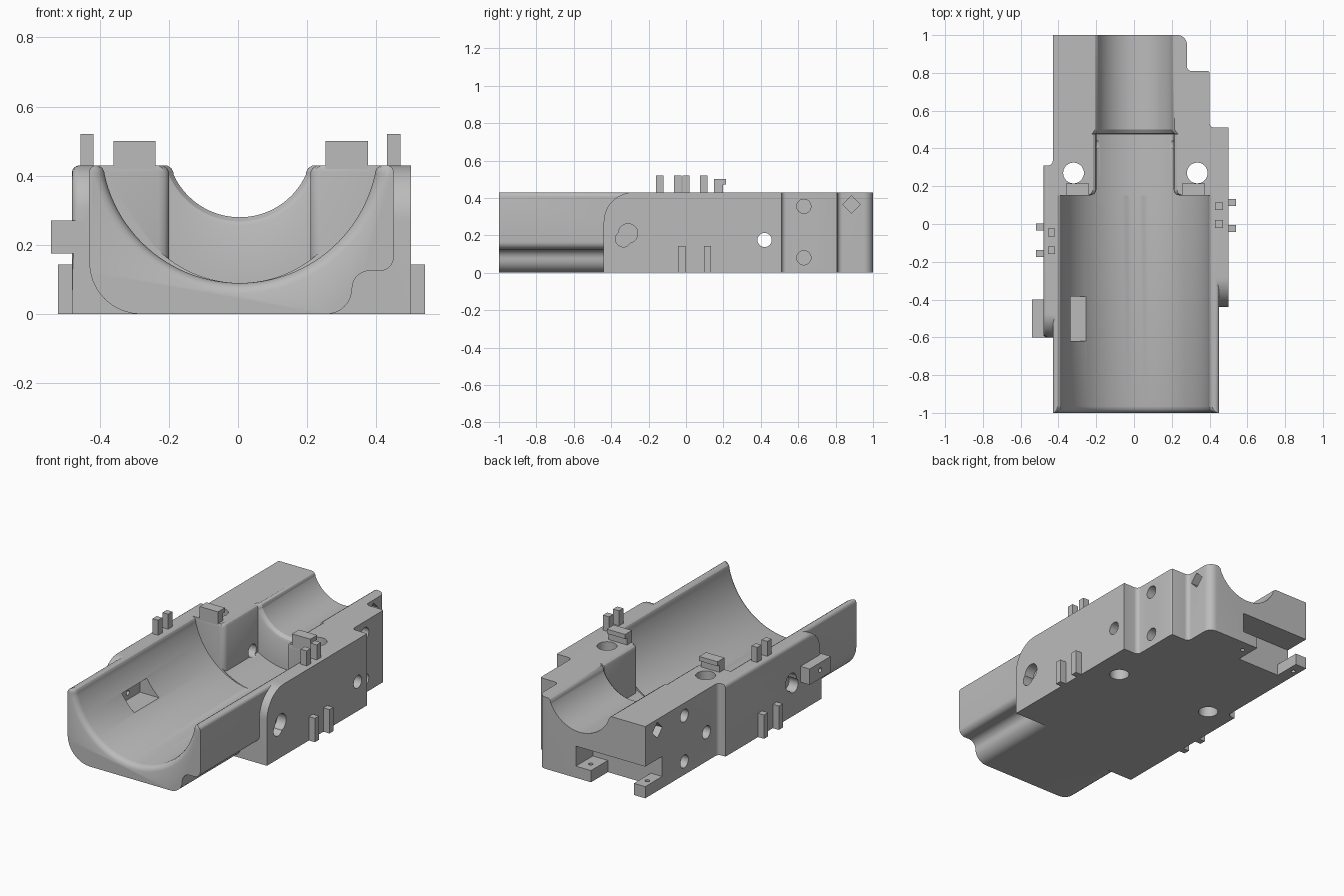
import bpy, bmesh
from math import sin, cos, asin, sqrt, radians, pi
from mathutils import Matrix, Vector

if "Cube" in bpy.data.objects:
    bpy.data.objects.remove(bpy.data.objects["Cube"])

grey = bpy.data.materials.new("plain grey")
grey.use_nodes = True
grey.diffuse_color = (0.5, 0.5, 0.5, 1)
grey.node_tree.nodes["Principled BSDF"].inputs["Base Color"].default_value = (0.5, 0.5, 0.5, 1)

TOP = 0.43     # top face height
AXIS_X = 0.005  # trough centre line
AXIS_Z = 0.49


def finish(bm, name):
    bmesh.ops.recalc_face_normals(bm, faces=bm.faces)
    mesh = bpy.data.meshes.new(name)
    bm.to_mesh(mesh)
    bm.free()
    mesh.materials.append(grey)
    ob = bpy.data.objects.new(name, mesh)
    bpy.context.collection.objects.link(ob)
    return ob


def arc(cx, cy, r, a0, a1, n=8):
    steps = [radians(a0 + (a1 - a0) * i / n) for i in range(n + 1)]
    return [(cx + r * cos(a), cy + r * sin(a)) for a in steps]


def prism(name, pts, axis, lo, hi, bevel_rule=None, width=0.0):
    place = {"X": lambda a, b, h: (h, a, b),
             "Y": lambda a, b, h: (a, h, b),
             "Z": lambda a, b, h: (a, b, h)}[axis]
    bm = bmesh.new()
    face = bm.faces.new([bm.verts.new(place(a, b, lo)) for a, b in pts])
    new = bmesh.ops.extrude_face_region(bm, geom=[face])["geom"]
    move = Vector(place(0, 0, hi - lo))
    bmesh.ops.translate(bm, vec=move, verts=[g for g in new if isinstance(g, bmesh.types.BMVert)])
    if bevel_rule:
        edges = [e for e in bm.edges if all(bevel_rule(v.co) for v in e.verts)]
        bmesh.ops.bevel(bm, geom=edges, offset=width, segments=4, profile=0.5, affect="EDGES")
    return finish(bm, name)


def box(name, x, y, z):
    return prism(name, [(x[0], y[0]), (x[1], y[0]), (x[1], y[1]), (x[0], y[1])], "Z", *z)


def rod(name, centre, r, depth, axis, sides=32):
    bm = bmesh.new()
    bmesh.ops.create_cone(bm, cap_ends=True, segments=sides, radius1=r, radius2=r, depth=depth)
    turn = Matrix.Rotation(pi / 2, 4, "Y") if axis == "X" else Matrix()
    bmesh.ops.transform(bm, matrix=Matrix.Translation(centre) @ turn, verts=bm.verts)
    return finish(bm, name)


def combine(target, tool, operation="DIFFERENCE"):
    mod = target.modifiers.new("combine", "BOOLEAN")
    mod.operation, mod.solver, mod.object = operation, "EXACT", tool
    bpy.context.view_layer.objects.active = target
    bpy.ops.object.modifier_apply(modifier=mod.name)
    bpy.data.objects.remove(tool)


def trough_section(r, w, n=48):
    """Round floor, upright walls and a rounded lip."""
    w = min(w, sqrt(r * r - 0.085 ** 2))
    a = asin(w / r)
    floor = [(r * sin(t), AXIS_Z - r * cos(t)) for t in (a * (2 * i / n - 1) for i in range(n + 1))]
    lip = [(w, 0.41), (w + 0.006, 0.422), (w + 0.02, TOP + 0.001), (w + 0.02, 0.6)]
    return floor + lip + [(-x, z) for x, z in reversed(lip)]


def loft_trough(name, stations):
    bm = bmesh.new()
    rings = [[bm.verts.new((x + AXIS_X, y, z)) for x, z in trough_section(r, w)]
             for y, r, w in stations]
    for a, b in zip(rings, rings[1:]):
        for i in range(len(a)):
            j = (i + 1) % len(a)
            bm.faces.new((a[i], a[j], b[j], b[i]))
    bm.faces.new(rings[0])
    bm.faces.new(rings[-1])
    bmesh.ops.triangulate(bm, faces=bm.faces)
    return finish(bm, name)


# Long cradle with rounded underside and stepped right flank
cradle = (arc(-0.28, 0.15, 0.15, 180, 270) + arc(0.255, 0.075, 0.075, -90, 0)
          + arc(0.38, 0.075, 0.05, 180, 90) + arc(0.41, 0.165, 0.04, -90, 0)
          + arc(0.43, 0.41, 0.02, 0, 90, 4) + arc(-0.41, 0.41, 0.02, 90, 180, 4))
body = prism("cradle_body", cradle, "Y", -1, 0.3)

# Wide side blocks with a rounded front shoulder
right = [(-0.44, 0), (0.51, 0), (0.51, TOP)] + arc(-0.28, TOP - 0.16, 0.16, 90, 180, 12)
left = [(-0.6, 0), (0.31, 0), (0.31, TOP)] + arc(-0.47, TOP - 0.13, 0.13, 90, 180, 12)
combine(body, prism("block_a", right, "X", 0, 0.5), "UNION")
combine(body, prism("block_b", left, "X", -0.48, 0.01,
                    lambda c: c.x < -0.47 and c.z > 0.29, 0.022), "UNION")

# Stepped rear block
rear = ([(-0.455, 0.2), (0.425, 0.2)] + arc(0.425, 0.535, 0.025, 270, 180, 5)
        + arc(0.39, 0.8, 0.01, 0, 90, 3) + arc(0.305, 0.835, 0.025, 270, 180, 5)
        + arc(0.23, 0.95, 0.05, 0, 90) + [(-0.43, 1)] + arc(-0.455, 0.335, 0.025, 0, -90, 5))
combine(body, prism("rear_block", rear, "Z", 0, TOP), "UNION")
combine(body, box("side_tab", (-0.54, -0.44), (-0.6, -0.4), (0.175, 0.27)), "UNION")

# Trough, narrow pocket and rear channel as one lofted cut
combine(body, loft_trough("trough_cutter", [
    (-1.02, 0.43, 0.43), (-1, 0.43, 0.43), (-0.993, 0.415, 0.43), (-0.983, 0.405, 0.43),
    (-0.965, 0.4, 0.43), (0.15, 0.4, 0.43), (0.152, 0.4, 0.235), (0.158, 0.4, 0.217),
    (0.168, 0.4, 0.208), (0.182, 0.4, 0.204), (0.474, 0.4, 0.204), (0.476, 0.235, 0.21),
    (0.482, 0.222, 0.204), (0.5, 0.21, 0.2), (1.02, 0.21, 0.2)]))

# Window in the trough wall and the latch slots at the rear
for x, y, z in (((-0.38, -0.1), (-0.62, -0.385), (0.185, 0.28)),
                ((-0.355, -0.07), (0.84, 1.1), (-0.1, 0.19)),
                ((-0.5, 0.03), (0.84, 1.1), (0.07, 0.19))):
    combine(body, box("slot_cutter", x, y, z))

# Bolt holes, pin holes and diamond sockets
for x in (-0.32, 0.335):
    combine(body, rod("bolt_cutter", (x, 0.27, 0.2), 0.055, 1, "Z"))
for x in (-0.395, -0.02):
    combine(body, rod("pin_cutter", (x, 0.93, 0.03), 0.013, 0.2, "Z", 16))
combine(body, rod("cross_cutter", (0, 0.42, 0.175), 0.038, 1.4, "X"))
combine(body, rod("tab_cutter", (-0.45, -0.5, 0.225), 0.014, 0.24, "X", 16))
for x, y, z, r, sides in ((0.4, 0.63, 0.355, 0.038, 32), (0.4, 0.63, 0.08, 0.038, 32),
                          (-0.43, 0.63, 0.355, 0.038, 32), (-0.43, 0.63, 0.08, 0.038, 32),
                          (0.28, 0.885, 0.365, 0.047, 4), (-0.43, 0.885, 0.365, 0.047, 4),
                          (0.5, -0.31, 0.21, 0.052, 32), (-0.48, -0.31, 0.21, 0.052, 32),
                          (0.5, -0.335, 0.18, 0.042, 32), (-0.48, -0.335, 0.18, 0.042, 32)):
    combine(body, rod("socket_cutter", (x, y, z), r, 0.12, "X", sides))

bpy.ops.object.select_all(action="DESELECT")
body.select_set(True)
bpy.context.view_layer.objects.active = body
bpy.ops.object.shade_smooth_by_angle(angle=radians(30))

# Upright guide posts on the top face
for side, x, ys in (("right", (-0.455, -0.418), (-0.16, -0.065)), ("left", (0.43, 0.47), (-0.02, 0.075))):
    for i, y in enumerate(ys):
        box(f"{side}_post_{i + 1}", x, (y, y + 0.04), (TOP - 0.02, 0.52))

# Short ribs low on the flanks
for side, x, ys in (("right", (-0.52, -0.47), (-0.175, -0.035)), ("left", (0.49, 0.54), (-0.042, 0.095))):
    for i, y in enumerate(ys):
        box(f"{side}_rib_{i + 1}", x, (y, y + 0.038), (0, 0.143))

# Hooked clips on the top face
clip = [(0.15, TOP - 0.01), (0.197, TOP - 0.01), (0.197, 0.473), (0.215, 0.473), (0.215, 0.5), (0.15, 0.5)]
for side, x in (("right", -0.36), ("left", 0.253)):
    prism(f"{side}_clip", clip, "X", x, x + 0.122)
